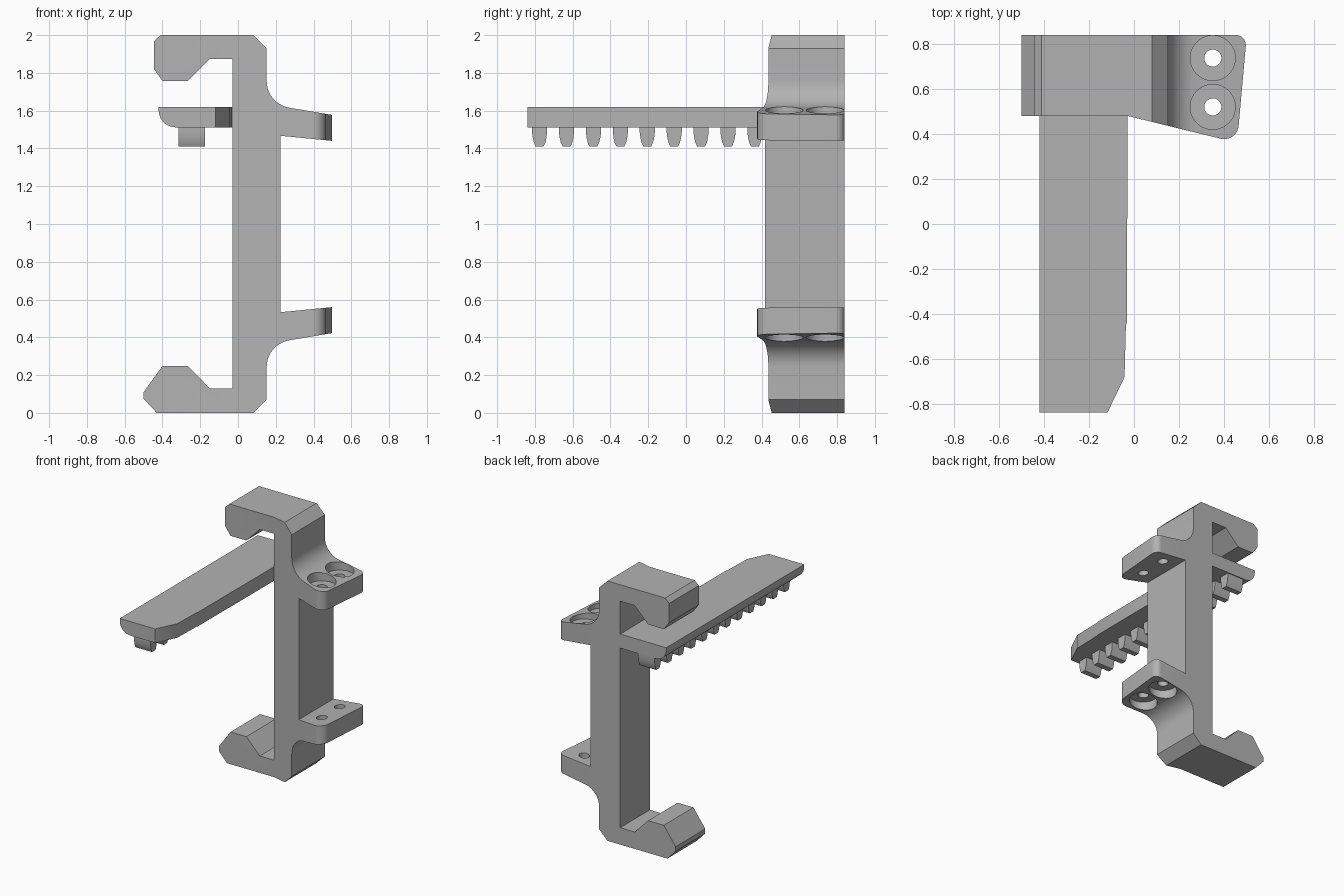
import bpy, bmesh, math
from mathutils import Vector, Matrix

if "Cube" in bpy.data.objects:
    bpy.data.objects.remove(bpy.data.objects["Cube"])

grey = bpy.data.materials.new("plain grey")
grey.diffuse_color = (0.45, 0.45, 0.45, 1)
grey.use_nodes = True
grey.node_tree.nodes["Principled BSDF"].inputs["Base Color"].default_value = grey.diffuse_color


def fillet(points, steps=10):
    """Points are (a, b) or (a, b, t): t rounds the corner, starting t away from it."""
    out = []
    for i, p in enumerate(points):
        c = Vector(p[:2])
        if len(p) == 2:
            out.append(c)
            continue
        u = (Vector(points[i - 1][:2]) - c).normalized()
        v = (Vector(points[(i + 1) % len(points)][:2]) - c).normalized()
        t, half = p[2], u.angle(v) / 2
        centre = c + (u + v).normalized() * t / math.cos(half)
        a, b = c + u * t - centre, c + v * t - centre
        ang = a.angle(b)
        for k in range(steps + 1):
            f = k / steps
            out.append(centre + (a * math.sin((1 - f) * ang) + b * math.sin(f * ang)) / math.sin(ang))
    return out


def prism(name, outline, lo, hi, axis):
    """Extrude a 2D outline along x (outline y,z), y (outline x,z) or z (outline x,y)."""
    place = {"x": lambda a, b, d: (d, a, b), "y": lambda a, b, d: (a, d, b),
             "z": lambda a, b, d: (a, b, d)}[axis]
    bm = bmesh.new()
    face = bm.faces.new([bm.verts.new(place(a, b, lo)) for a, b in outline])
    ext = bmesh.ops.extrude_face_region(bm, geom=[face])
    bmesh.ops.translate(bm, vec=place(0, 0, hi - lo),
                        verts=[g for g in ext["geom"] if isinstance(g, bmesh.types.BMVert)])
    bmesh.ops.recalc_face_normals(bm, faces=bm.faces)
    return finish(name, bm)


def finish(name, bm):
    mesh = bpy.data.meshes.new(name)
    bm.to_mesh(mesh)
    bm.free()
    mesh.materials.append(grey)
    ob = bpy.data.objects.new(name, mesh)
    bpy.context.collection.objects.link(ob)
    return ob


def cut(ob, tool, operation):
    """Apply a boolean and remove the tool."""
    mod = ob.modifiers.new("cut", "BOOLEAN")
    mod.object, mod.operation, mod.solver = tool, operation, "EXACT"
    bpy.context.view_layer.update()
    ob.data = bpy.data.meshes.new_from_object(ob.evaluated_get(bpy.context.evaluated_depsgraph_get()))
    ob.modifiers.clear()
    bpy.data.objects.remove(tool)


def smooth(ob):
    bpy.ops.object.select_all(action="DESELECT")
    ob.select_set(True)
    bpy.context.view_layer.objects.active = ob
    bpy.ops.object.shade_smooth_by_angle(angle=math.radians(25))


# Clamp bracket: side profile, right half mirrored about z = 1
right = [(0.08, 2), (0.152, 1.93), (0.152, 1.636, 0.12), (0.56, 1.567), (0.56, 1.434), (0.225, 1.467)]
right += [(p[0], 2 - p[1], *p[2:]) for p in reversed(right)]
left = [(-0.43, 0), (-0.5, 0.075), (-0.5, 0.11), (-0.4, 0.248), (-0.265, 0.248), (-0.15, 0.13),
        (-0.028, 0.13), (-0.028, 1.873), (-0.15, 1.873), (-0.265, 1.758), (-0.4, 1.758),
        (-0.445, 1.82), (-0.445, 1.968), (-0.41, 2)]
bracket = prism("clamp_bracket", fillet(right + left), 0.3, 0.84, "y")

# Trim the bracket to its plan outline with rounded ears
plan = [(-0.6, 0.48), (-0.028, 0.48), (0.458, 0.361, 0.075), (0.5, 0.84, 0.05),
        (0.4, 0.9), (-0.6, 0.9)]
plan[3:5] = [(0.501, 0.84, 0.05)]
plan[-1] = (-0.6, 0.84)
cut(bracket, prism("plan_tool", fillet(plan), -0.1, 2.1, "z"), "INTERSECT")


# Screw holes with counterbores in both ears
def circle(y, r, n=40):
    return [(0.35 + r * math.cos(2 * math.pi * k / n), y + r * math.sin(2 * math.pi * k / n)) for k in range(n)]


for y in (0.52, 0.737):
    cut(bracket, prism("hole_tool", circle(y, 0.038), 0.2, 1.8, "z"), "DIFFERENCE")
    for lo, hi in ((1.55, 1.75), (0.25, 0.45)):
        cut(bracket, prism("bore_tool", circle(y, 0.1), lo, hi, "z"), "DIFFERENCE")
smooth(bracket)

# Rack arm: rounded lower edge, tapered plan
section = [(-0.42, 1.62), (-0.02, 1.62), (-0.02, 1.512), (-0.42, 1.512, 0.09)]
arm = prism("rack_arm", fillet(section), -0.838, 0.84, "y")
arm_plan = [(-0.5, -0.9), (-0.15, -0.9), (-0.118, -0.838), (-0.042, -0.68), (-0.036, -0.45),
            (-0.032, -0.44), (-0.028, 0.48), (-0.028, 0.9), (-0.5, 0.9)]
cut(arm, prism("arm_tool", arm_plan, 1.4, 1.7, "z"), "INTERSECT")
smooth(arm)

# Rack teeth along the underside
half = [(0.04, 1.515), (0.04, 1.485), (0.036, 1.455), (0.03, 1.43), (0.021, 1.411)]
for i in range(12):
    c = -0.775 + i * 0.1425
    outline = [(c + w, z) for w, z in half] + [(c - w, z) for w, z in reversed(half)]
    smooth(prism(f"rack_tooth_{i + 1}", outline, -0.315, -0.175, "x"))
